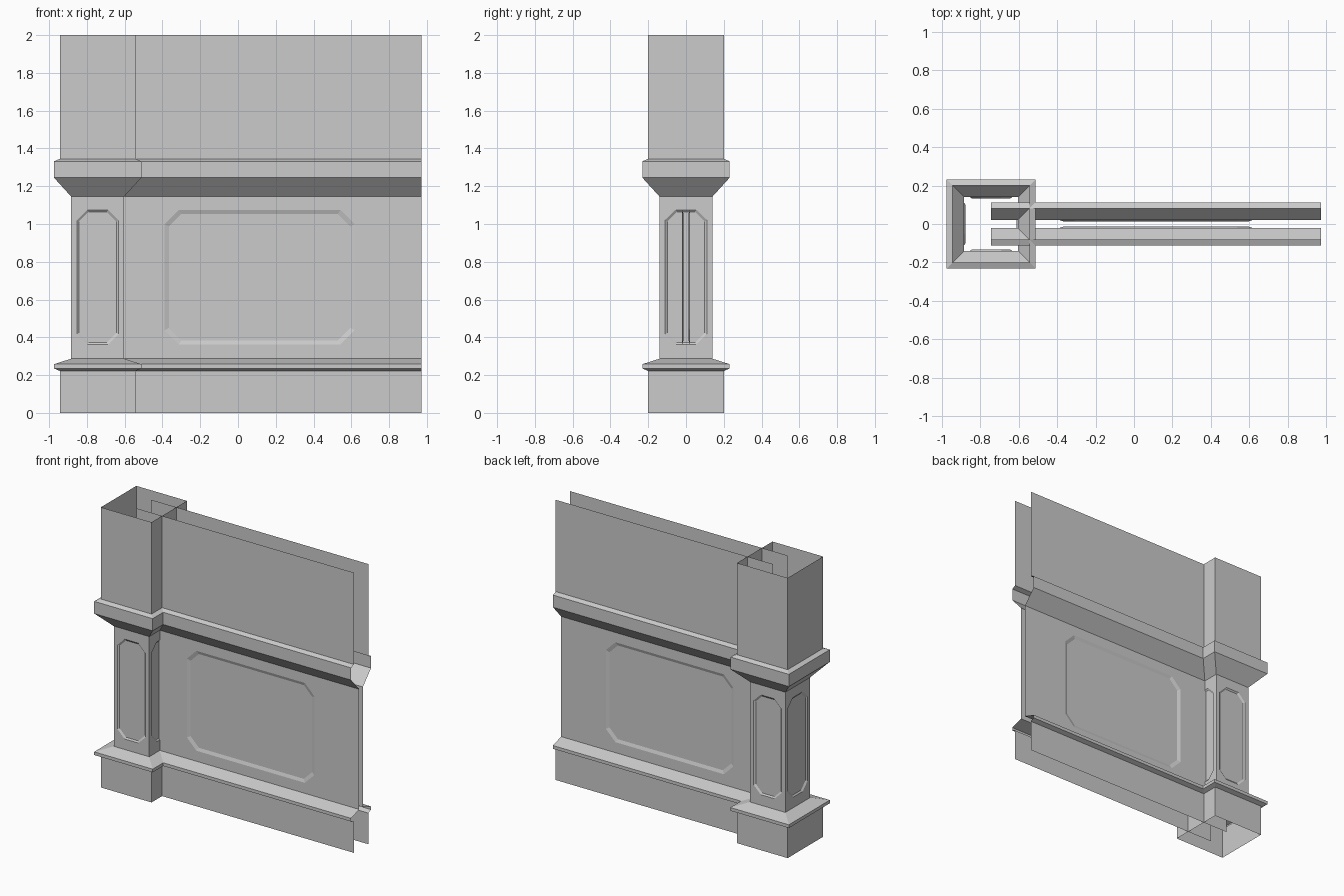
import bpy, bmesh
from math import pi
from mathutils import Matrix, Vector

if "Cube" in bpy.data.objects:
    bpy.data.objects.remove(bpy.data.objects["Cube"])

# Shared moulding profile: (distance from pillar centre, z)
PROFILE = [(0.20, 0), (0.20, 0.222), (0.231, 0.235), (0.231, 0.258), (0.14, 0.287),
           (0.14, 1.145), (0.231, 1.245), (0.231, 1.332), (0.20, 1.345), (0.20, 2)]
SHAFT = 4          # index of the strip that carries the recessed panel
Z0, Z1 = 0.362, 1.075
DEPTH = 0.008


def octagon(x0, x1, z0, z1, c):
    """Chamfered rectangle, starting at bottom left going anticlockwise."""
    return [(x0 + c, z0), (x1 - c, z0), (x1, z0 + c), (x1, z1 - c),
            (x1 - c, z1), (x0 + c, z1), (x0, z1 - c), (x0, z0 + c)]


def add_side(bm, spans, dists, panel, inset, chamfer, mat):
    """One moulded side facing -y, with a recessed octagonal panel."""
    def vert(x, d, z):
        return bm.verts.new(mat @ Vector((x, -d, z)))
    rows = [(vert(a, d, z), vert(b, d, z))
            for (a, b), d, (_, z) in zip(spans, dists, PROFILE)]
    for i in range(len(rows) - 1):
        (a, b), (d, c) = rows[i], rows[i + 1]
        if i != SHAFT:
            bm.faces.new((a, b, c, d))
            continue
        x0, x1 = panel
        dist = dists[i]
        outer = [vert(x, dist, z) for x, z in octagon(x0, x1, Z0, Z1, chamfer)]
        inner = [vert(x, dist - DEPTH, z) for x, z in octagon(
            x0 + inset, x1 - inset, Z0 + inset, Z1 - inset, chamfer - inset * 0.4)]
        corners = [a, b, c, d]
        for k in range(4):
            p, q = outer[2 * k], outer[2 * k + 1]
            n = corners[(k + 1) % 4]
            bm.faces.new((corners[k], n, q, p))
            bm.faces.new((q, n, outer[(2 * k + 2) % 8]))
        for k in range(8):
            j = (k + 1) % 8
            bm.faces.new((outer[k], outer[j], inner[j], inner[k]))
        bm.faces.new(inner)


def finish(bm, name, location=(0, 0, 0)):
    bmesh.ops.remove_doubles(bm, verts=bm.verts, dist=1e-5)
    mesh = bpy.data.meshes.new(name)
    bm.to_mesh(mesh)
    bm.free()
    obj = bpy.data.objects.new(name, mesh)
    obj.location = location
    bpy.context.collection.objects.link(obj)


PILLAR_X, WALL_END = -0.743, 0.972

# Square pillar: four identical mitred sides, open top and bottom
bm = bmesh.new()
for k in range(4):
    add_side(bm, [(-d, d) for d, _ in PROFILE], [d for d, _ in PROFILE],
             (-0.11, 0.11), 0.011, 0.055, Matrix.Rotation(k * pi / 2, 4, 'Z'))
finish(bm, "pillar", (PILLAR_X, 0, 0))

# Wall sheets: same profile set back, front and back
mid, half = (PILLAR_X + WALL_END) / 2, (WALL_END - PILLAR_X) / 2
for name, angle in (("front_wall", 0), ("back_wall", pi)):
    bm = bmesh.new()
    add_side(bm, [(-half, half)] * len(PROFILE), [d - 0.119 for d, _ in PROFILE],
             (-0.503, 0.503), 0.022, 0.075, Matrix.Rotation(angle, 4, 'Z'))
    finish(bm, name, (mid, 0, 0))
